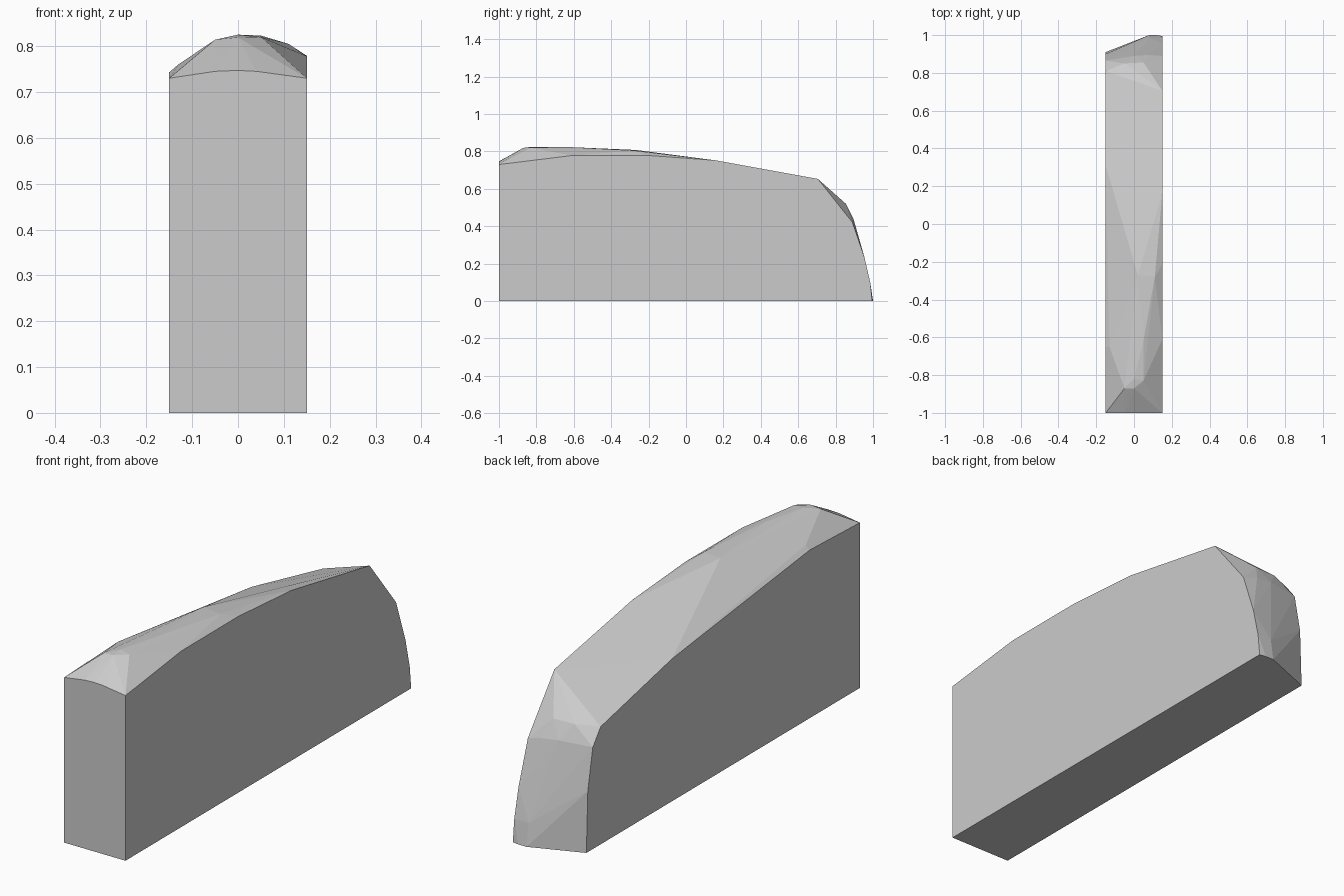
import bpy, bmesh
from math import radians

if "Cube" in bpy.data.objects:
    bpy.data.objects.remove(bpy.data.objects["Cube"])

# Side outlines as (y, z), one per flat side wall
right_side = [(-1, 0), (-1, .73), (-.61, .778), (-.21, .779), (.16, .752),
              (.705, .653), (.89, .42), (.955, .23), (.985, .1), (.995, 0)]
left_side = [(-1, 0), (-1, .73), (-.65, .743), (.31, .63), (.81, .52),
             (.865, .45), (.9, .27), (.91, 0)]
# Crown ridge and rounded back corners (x, y, z)
crown = [(-.05, -1, .745), (0, -1, .747), (.04, -1, .745),
         (-.05, -.87, .814), (0, -.87, .819), (0, -.82, .825),
         (.05, -.83, .82), (.05, -.62, .823), (-.13, -.65, .76),
         (.02, -.27, .808), (.11, -.28, .805)]
back = [(-.05, .85, .52), (.05, .855, .52), (0, .89, .45), (.08, .895, .44),
        (.08, .985, .1), (.08, 1, 0), (.12, 1, 0)]

points = [(.15, y, z) for y, z in right_side]
points += [(-.15, y, z) for y, z in left_side]
points += crown + back

# Wrap the outlines in one faceted convex block
bm = bmesh.new()
for p in points:
    bm.verts.new(p)
hull = bmesh.ops.convex_hull(bm, input=bm.verts[:])
loose = {g for g in hull["geom_interior"] + hull["geom_unused"]
         if isinstance(g, bmesh.types.BMVert)}
bmesh.ops.delete(bm, geom=list(loose), context='VERTS')
bmesh.ops.dissolve_limit(bm, angle_limit=radians(.5), verts=bm.verts[:], edges=bm.edges[:])
bmesh.ops.recalc_face_normals(bm, faces=bm.faces[:])

mesh = bpy.data.meshes.new("rounded_block")
bm.to_mesh(mesh)
bm.free()
block = bpy.data.objects.new("rounded_block", mesh)
bpy.context.collection.objects.link(block)
